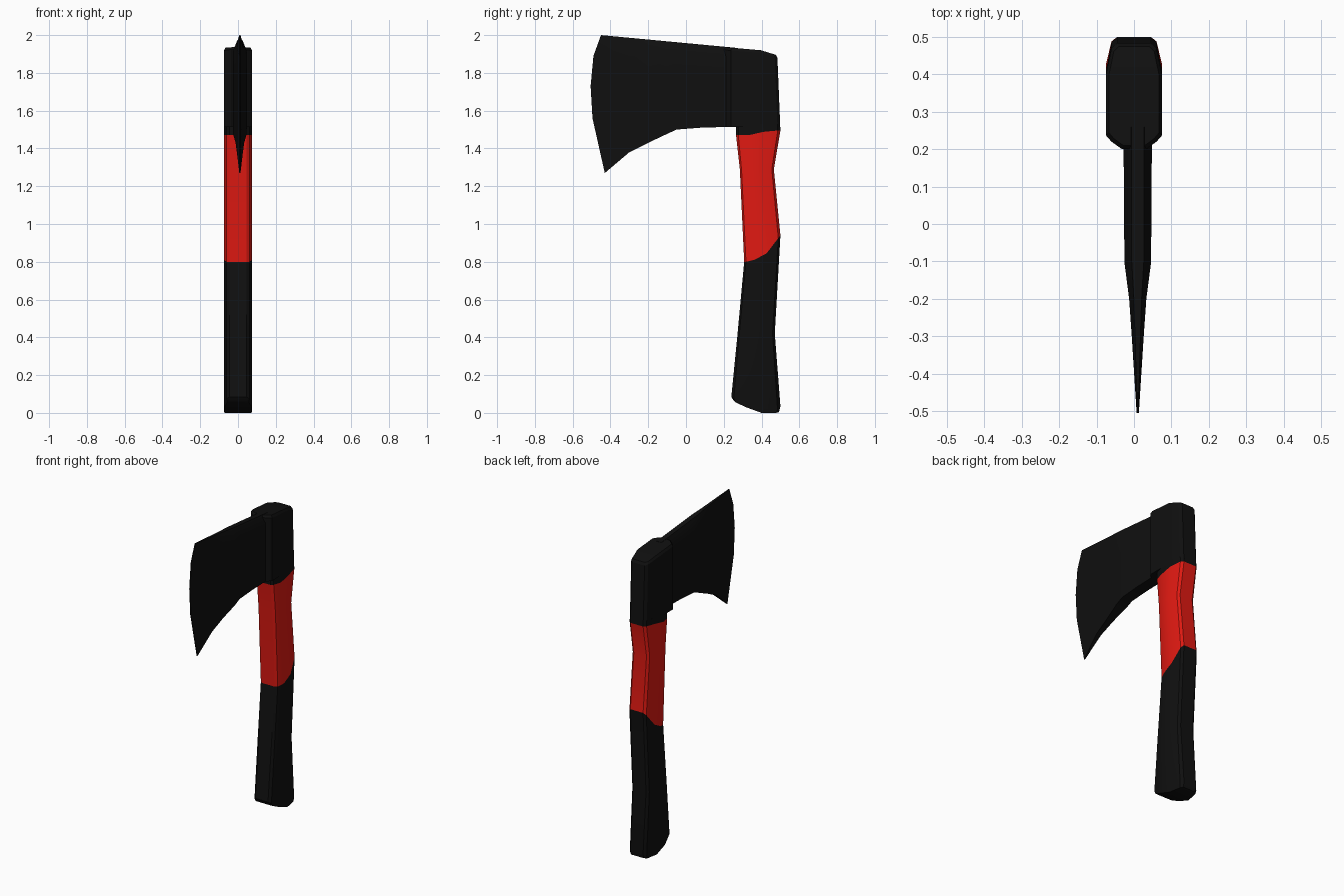
import bpy, bmesh
from math import radians

if "Cube" in bpy.data.objects:
    bpy.data.objects.remove(bpy.data.objects["Cube"])


def material(name, rgb):
    m = bpy.data.materials.new(name)
    m.diffuse_color = (*rgb, 1)
    m.use_nodes = True
    m.node_tree.nodes["Principled BSDF"].inputs["Base Color"].default_value = m.diffuse_color
    return m


BLACK = material("black", (0.005, 0.005, 0.005))
RED = material("red", (0.75, 0.01, 0.006))

# Half cross-sections: (fraction front to back, half width)
GRIP = [(0, .045), (.05, .06), (.28, .075), (.62, .075), (.94, .06), (1, .045)]
EYE = [(0, .032), (.07, .06), (.13, .075), (.70, .075), (.95, .06), (1, .045)]


def ring(front, back, zs, section=GRIP, width=1):
    """Closed outline at one level; zs gives the height at each fraction."""
    if not isinstance(zs, (list, tuple)):
        zs = [zs] * len(section)
    right = [(w * width, front + u * (back - front), z)
             for (u, w), z in zip(section, zs)]
    return right + [(-x, y, z) for x, y, z in reversed(right)]


def loft(name, rings, mat):
    bm = bmesh.new()
    rows = [[bm.verts.new(p) for p in r] for r in rings]
    n = len(rows[0])
    for a, b in zip(rows, rows[1:]):
        for i in range(n):
            j = (i + 1) % n
            bm.faces.new((a[i], a[j], b[j], b[i]))
    # caps as strips across the mirrored halves
    for row in (rows[0], rows[-1]):
        for i in range(n // 2 - 1):
            bm.faces.new((row[i], row[i + 1], row[n - 2 - i], row[n - 1 - i]))
    bmesh.ops.recalc_face_normals(bm, faces=bm.faces)
    me = bpy.data.meshes.new(name)
    bm.to_mesh(me)
    bm.free()
    me.materials.append(mat)
    ob = bpy.data.objects.new(name, me)
    bpy.context.collection.objects.link(ob)
    bpy.ops.object.select_all(action='DESELECT')
    ob.select_set(True)
    bpy.context.view_layer.objects.active = ob
    bpy.ops.object.shade_smooth_by_angle(angle=radians(25))
    return ob


# Shared colour borders
low_border = ring(.308, .50, [.80, .80, .81, .845, .925, .94])
top_border = ring(.265, .50, [1.47, 1.47, 1.47, 1.488, 1.495, 1.495])

# Black lower grip
loft("lower_grip", [
    ring(.25, .492, [.068, .056, .03, 0, 0, .004], width=.96),
    ring(.24, .50, [.085, .075, .05, .02, .02, .035]),
    ring(.273, .47, .42),
    low_border], BLACK)

# Red middle of the handle
loft("red_handle", [low_border, ring(.285, .465, 1.29), top_border], RED)

# Collar of the head around the handle
loft("head_collar", [top_border, ring(.265, .498, 1.53)], BLACK)

# Thick eye and poll of the head
loft("head_eye", [
    ring(.20, .499, 1.514, EYE),
    ring(.20, .484, [1.925, 1.92, 1.918, 1.905, 1.885, 1.88], EYE),
    ring(.21, .475, [1.936, 1.935, 1.933, 1.92, 1.90, 1.896], EYE, .9)], BLACK)


# Blade: vertical stations tapering to a curved cutting edge
def top_z(y):
    return 2.0 - (y + .45) * .08 / .85


def station(y, bottom, half):
    top = top_z(y)
    side = [(bottom, 1), (bottom + .4 * (top - bottom), 1),
            (bottom + .65 * (top - bottom), 1), (top - .05, 1), (top, .45)]
    right = [(.01 + half * k, y, z) for z, k in side]
    return right + [(.02 - x, y, z) for x, y, z in reversed(right)]


edge = [(-.43, 1.27), (-.495, 1.56), (-.505, 1.73), (-.49, 1.89), (-.45, 2.0)]
edge_ring = [(.013, y, z) for y, z in edge]
edge_ring += [(.007, y, z) for y, z in reversed(edge)]

loft("blade", [
    station(.26, 1.515, .038),
    station(.08, 1.51, .037),
    station(-.05, 1.50, .036),
    station(-.10, 1.477, .036),
    station(-.20, 1.43, .023),
    station(-.30, 1.38, .016),
    edge_ring], BLACK)
